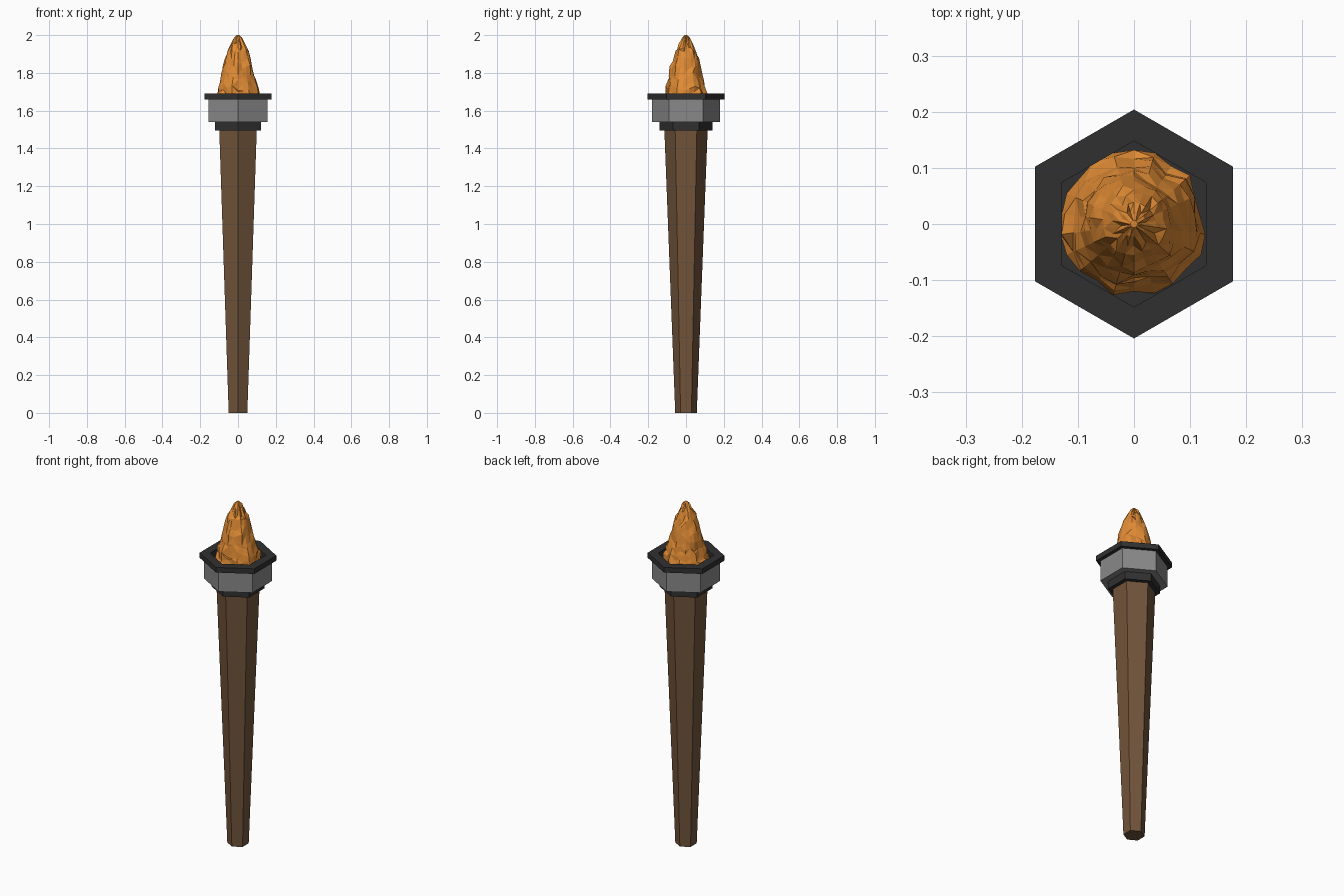
import bpy, bmesh, math, random
from mathutils import Vector, noise

if "Cube" in bpy.data.objects:
    bpy.data.objects.remove(bpy.data.objects["Cube"])

random.seed(4)


def material(name, rgb):
    m = bpy.data.materials.new(name)
    m.diffuse_color = (*rgb, 1)
    m.use_nodes = True
    m.node_tree.nodes["Principled BSDF"].inputs["Base Color"].default_value = m.diffuse_color
    return m


WOOD = material("brown wood", (0.165, 0.088, 0.042))
STEEL = material("grey metal", (0.25, 0.25, 0.25))
IRON = material("dark iron", (0.03, 0.03, 0.03))
FIRE = material("orange flame", (0.75, 0.26, 0.035))


def lathe(name, profile, mat, sides=6, ring=False, shape=None):
    """Spin (radius, z) points; ring=True joins the profile ends, otherwise caps them."""
    bm = bmesh.new()
    rows = []
    for r, z in profile:
        row = []
        for i in range(sides):
            a = math.pi / 2 + math.tau * i / sides
            p = Vector((r * math.cos(a), r * math.sin(a), z))
            row.append(bm.verts.new(shape(p) if shape else p))
        rows.append(row)
    pairs = list(zip(rows, rows[1:]))
    if ring:
        pairs.append((rows[-1], rows[0]))
    else:
        bm.faces.new(rows[0])
        bm.faces.new(rows[-1])
    for lo, hi in pairs:
        for i in range(sides):
            j = (i + 1) % sides
            bm.faces.new((lo[i], lo[j], hi[j], hi[i]))
    if shape:
        bmesh.ops.triangulate(bm, faces=bm.faces[:])
    bmesh.ops.recalc_face_normals(bm, faces=bm.faces[:])
    me = bpy.data.meshes.new(name)
    bm.to_mesh(me)
    bm.free()
    me.materials.append(mat)
    ob = bpy.data.objects.new(name, me)
    bpy.context.collection.objects.link(ob)
    return ob


# Tapered hexagonal handle
lathe("handle", [(0.057, 0), (0.115, 1.51)], WOOD)

# Metal holder: lower collar, grey cup, dark rim with a recessed bowl
lathe("lower_collar", [(0.14, 1.495), (0.14, 1.54)], IRON)
lathe("cup", [(0.12, 1.54), (0.181, 1.54), (0.181, 1.66), (0.15, 1.66),
              (0.15, 1.60), (0.12, 1.60)], STEEL, ring=True)
lathe("rim", [(0.148, 1.66), (0.204, 1.66), (0.204, 1.69), (0.148, 1.69)], IRON, ring=True)
lathe("bowl_lining", [(0.148, 1.601), (0.148, 1.688), (0.1495, 1.688), (0.1495, 1.601)],
      IRON, ring=True)
lathe("bowl_floor", [(0.148, 1.59), (0.148, 1.61)], IRON)


# Faceted flame: tapered body roughened with noise
def flicker(p):
    if p.z > 1.99:
        return p
    r = Vector((p.x, p.y)).length
    n = noise.noise(Vector((p.x * 22, p.y * 22, p.z * 9)))
    k = 1 + 0.14 * n + random.uniform(-0.05, 0.05)
    z = p.z
    if z > 1.62:
        z += random.uniform(-0.014, 0.014)
    k = min(k, 0.132 / r)
    return Vector((p.x * k, p.y * k, z))


flame_profile = [(0.118, 1.605), (0.127, 1.63), (0.119, 1.66), (0.111, 1.69), (0.104, 1.72),
                 (0.095, 1.755), (0.087, 1.79), (0.078, 1.83), (0.068, 1.87),
                 (0.055, 1.91), (0.038, 1.945), (0.022, 1.975), (0.006, 2.0)]
lathe("flame", flame_profile, FIRE, sides=22, shape=flicker)
